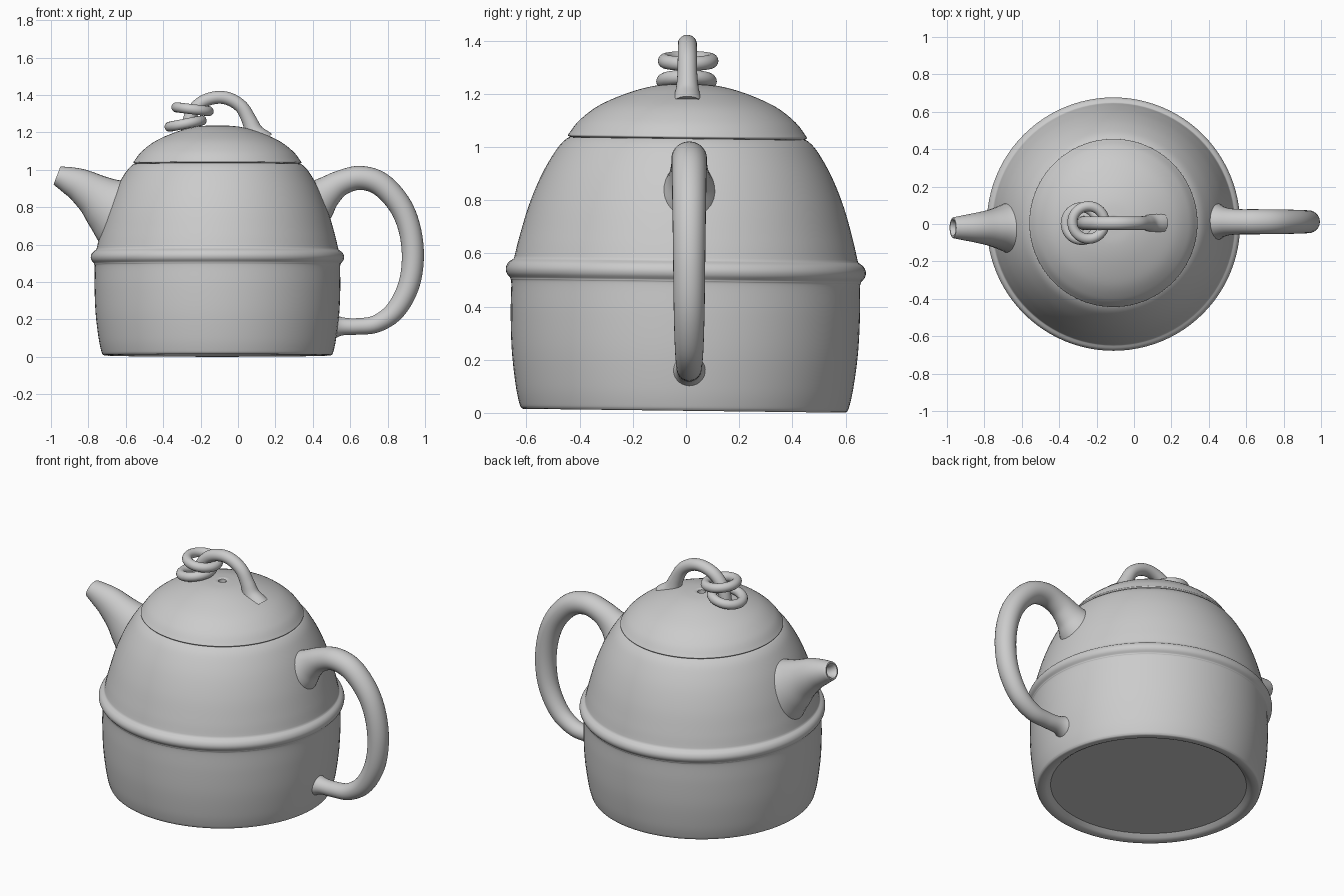
import bpy, bmesh, math
from mathutils import Vector, Matrix

cube = bpy.data.objects.get("Cube")
if cube:
    bpy.data.objects.remove(cube)

AXIS_X = -0.11
clay = bpy.data.materials.new("grey clay")
clay.use_nodes = True
GREY = (0.6, 0.6, 0.6, 1)
clay.diffuse_color = GREY
clay.node_tree.nodes["Principled BSDF"].inputs["Base Color"].default_value = GREY


def smooth_path(points, steps=6):
    """Catmull-Rom interpolation of points of any dimension."""
    p = [Vector(q) for q in points]
    p = [2 * p[0] - p[1]] + p + [2 * p[-1] - p[-2]]
    out = []
    for a, b, c, d in zip(p, p[1:], p[2:], p[3:]):
        for i in range(steps):
            t = i / steps
            out.append(0.5 * (2 * b + (c - a) * t + (2 * a - 5 * b + 4 * c - d) * t * t
                              + (3 * b - a - 3 * c + d) * t ** 3))
    return out + [p[-2]]


def skin(name, rings, closed=False):
    """Join rings of points into a smooth shaded, capped surface."""
    bm = bmesh.new()
    loops = [[bm.verts.new(co) for co in ring] for ring in rings]
    n = len(loops[0])
    pairs = list(zip(loops, loops[1:]))
    if closed:
        pairs.append((loops[-1], loops[0]))
    for a, b in pairs:
        for i in range(n):
            j = (i + 1) % n
            bm.faces.new((a[i], a[j], b[j], b[i]))
    if not closed:
        bm.faces.new(loops[0])
        bm.faces.new(loops[-1])
    bmesh.ops.recalc_face_normals(bm, faces=bm.faces)
    mesh = bpy.data.meshes.new(name)
    bm.to_mesh(mesh)
    bm.free()
    mesh.materials.append(clay)
    obj = bpy.data.objects.new(name, mesh)
    bpy.context.collection.objects.link(obj)
    bpy.context.view_layer.objects.active = obj
    obj.select_set(True)
    bpy.ops.object.shade_smooth_by_angle(angle=math.radians(40))
    obj.select_set(False)
    return obj


def lathe(name, profile, sides=96):
    turns = [math.tau * i / sides for i in range(sides)]
    return skin(name, [[(r * math.cos(a), r * math.sin(a), z) for a in turns]
                       for r, z in profile])


def tube_rings(path, y, sides=28):
    """Elliptical rings along a path of (x, z, in-plane radius, y radius)."""
    rings = []
    for i, (x, z, r, ry) in enumerate(path):
        before, after = path[max(i - 1, 0)], path[min(i + 1, len(path) - 1)]
        tangent = Vector((after[0] - before[0], 0, after[1] - before[1])).normalized()
        normal = Vector((-tangent.z, 0, tangent.x))
        rings.append([Vector((x, y, z)) + normal * r * math.cos(a) + Vector((0, ry, 0)) * math.sin(a)
                      for a in (math.tau * k / sides for k in range(sides))])
    return rings


# Body: recessed foot, straight belly, raised bead and shoulder
foot = [(0.01, 0.025), (0.54, 0.025), (0.56, 0.008), (0.575, 0), (0.605, 0)]
belly = smooth_path([(0.612, 0.003), (0.62, 0.02), (0.635, 0.09), (0.651, 0.22),
                     (0.657, 0.36), (0.656, 0.47), (0.66, 0.49)])
bead = smooth_path([(0.66, 0.492), (0.674, 0.51), (0.677, 0.53), (0.668, 0.55), (0.648, 0.565)])
shoulder = smooth_path([(0.645, 0.575), (0.627, 0.65), (0.592, 0.77), (0.545, 0.885),
                        (0.49, 0.98), (0.452, 1.02), (0.435, 1.022)])
body = lathe("body", foot + belly + bead + shoulder + [(0.42, 1.015), (0.01, 1.015)])

# Lid: dome with a small steam hole in the middle
dome = smooth_path([(0.44, 1.024), (0.449, 1.03), (0.443, 1.042), (0.405, 1.09), (0.33, 1.147),
                    (0.22, 1.195), (0.12, 1.222), (0.03, 1.23)])
lid = lathe("lid", [(0.01, 1.01), (0.425, 1.01), (0.43, 1.024)] + dome
            + [(0.022, 1.225), (0.02, 1.18), (0.004, 1.18)])

# The pot leans back very slightly
for part in (body, lid):
    part.location = (AXIS_X, -0.007, 0.008)
    part.rotation_euler.x = math.radians(-0.7)

# Handle: flared upper root, tapering to the lower one
handle = smooth_path([(0.33, 0.77, 0.17, 0.16), (0.41, 0.825, 0.125, 0.115), (0.475, 0.88, 0.088, 0.08),
                      (0.55, 0.93, 0.068, 0.068), (0.65, 0.957, 0.064, 0.067), (0.76, 0.925, 0.064, 0.066),
                      (0.86, 0.82, 0.062, 0.064), (0.916, 0.69, 0.06, 0.062), (0.935, 0.535, 0.059, 0.06),
                      (0.912, 0.38, 0.057, 0.058), (0.84, 0.247, 0.053, 0.054), (0.74, 0.177, 0.047, 0.049),
                      (0.64, 0.163, 0.044, 0.046), (0.56, 0.163, 0.048, 0.05), (0.51, 0.163, 0.07, 0.07),
                      (0.47, 0.163, 0.1, 0.09)])
skin("handle", tube_rings(handle, 0.012))

# Spout: wide root, narrow beak and a hollow mouth
spout = smooth_path([(-0.5, 0.72, 0.27, 0.2), (-0.6, 0.755, 0.22, 0.165), (-0.69, 0.81, 0.16, 0.125),
                     (-0.765, 0.865, 0.117, 0.098), (-0.84, 0.915, 0.092, 0.081),
                     (-0.905, 0.945, 0.073, 0.068), (-0.962, 0.967, 0.054, 0.057)])
rings = tube_rings(spout, -0.02)
mouth = rings[-1]
centre = sum(mouth, Vector()) / len(mouth)
for scale, depth in ((0.93, -0.006), (0.78, -0.006), (0.62, 0.005), (0.55, 0.03), (0.55, 0.12)):
    rings.append([centre + (p - centre) * scale + Vector((1, 0, -0.4)) * depth for p in mouth])
skin("spout", rings)

# Lid loop: arched tube standing on the lid
arch = smooth_path([(0.12, 1.15, 0.075, 0.065), (0.085, 1.205, 0.05, 0.046), (0.06, 1.265, 0.04, 0.038),
                    (0.02, 1.335, 0.036, 0.036), (-0.045, 1.378, 0.035, 0.036), (-0.115, 1.387, 0.034, 0.036),
                    (-0.19, 1.363, 0.034, 0.036), (-0.243, 1.31, 0.034, 0.036),
                    (-0.265, 1.25, 0.034, 0.036), (-0.27, 1.19, 0.036, 0.038)])
skin("lid_loop", tube_rings(arch, 0.005))

# Two loose rings hanging on the lid loop
for name, place, tilt in (("upper_ring", (-0.243, 0.008, 1.324), 7),
                          ("lower_ring", (-0.28, 0.002, 1.247), -11)):
    major, minor, n = 0.087, 0.027, 48
    circle = [[((major + minor * math.cos(b)) * math.cos(a), (major + minor * math.cos(b)) * math.sin(a),
                minor * math.sin(b)) for b in (math.tau * k / 16 for k in range(16))]
              for a in (math.tau * k / n for k in range(n))]
    ring = skin(name, circle, closed=True)
    ring.location = place
    ring.rotation_euler.y = math.radians(tilt)
